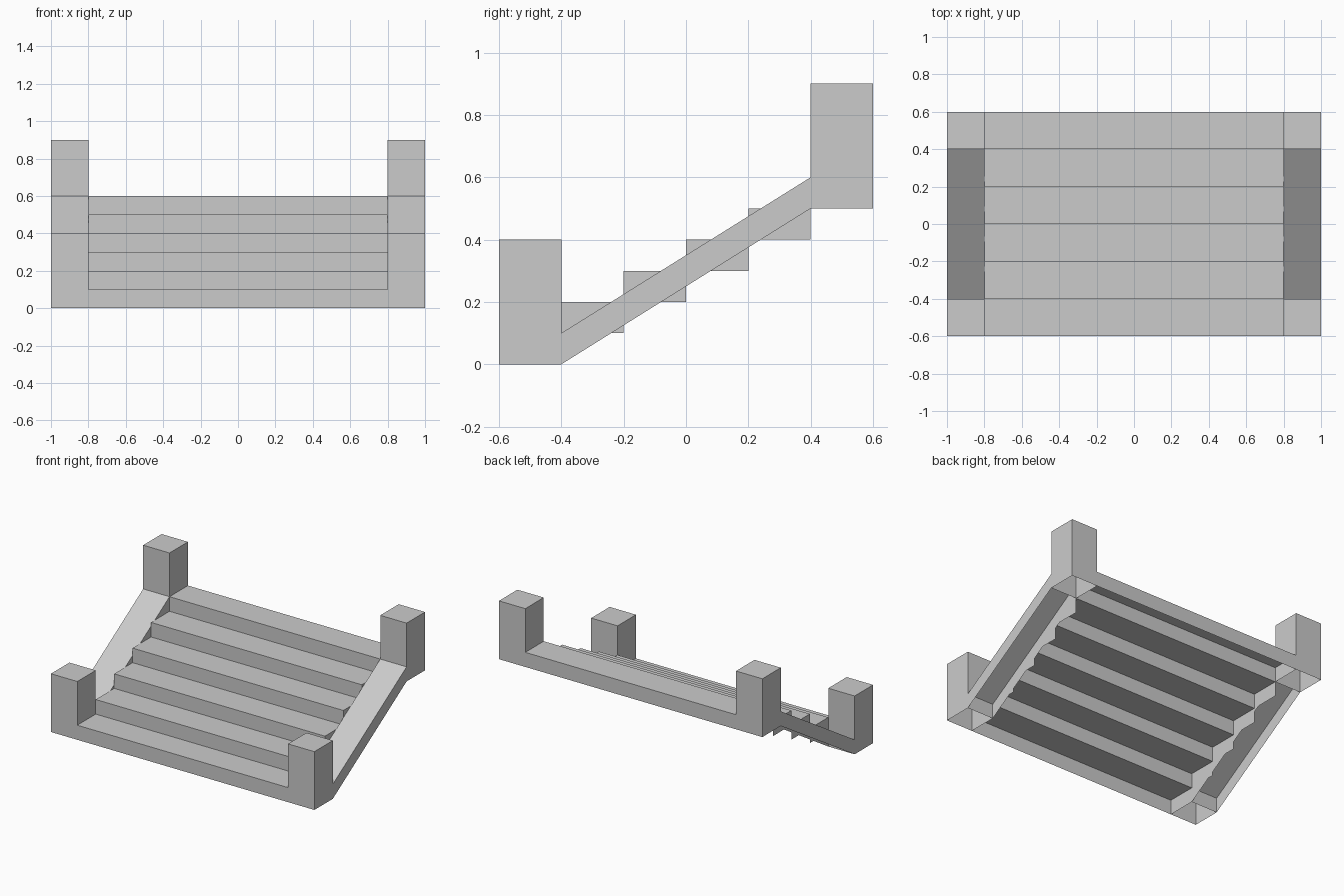
import bpy, bmesh

if "Cube" in bpy.data.objects:
    bpy.data.objects.remove(bpy.data.objects["Cube"])

STEPS, DEPTH, RISE = 6, 0.2, 0.1
HALF, INNER = 1.0, 0.8
Y0 = -0.6


def finish(name, quads):
    """Make an object from a few quads, welding shared corners."""
    bm = bmesh.new()
    for q in quads:
        bm.faces.new([bm.verts.new(p) for p in q])
    bmesh.ops.remove_doubles(bm, verts=bm.verts, dist=1e-5)
    bmesh.ops.recalc_face_normals(bm, faces=bm.faces)
    # open shells: make sure the upper faces point up
    bm.normal_update()
    if sum(f.normal.z for f in bm.faces) < 0:
        bmesh.ops.reverse_faces(bm, faces=bm.faces)
    me = bpy.data.meshes.new(name)
    bm.to_mesh(me)
    bm.free()
    ob = bpy.data.objects.new(name, me)
    bpy.context.collection.objects.link(ob)
    return ob


def side_panel(x, y0, y1, a0, b0, a1, b1):
    """Upright quad at x; bottom/top heights a0,b0 at y0 and a1,b1 at y1."""
    return [(x, y0, a0), (x, y1, a1), (x, y1, b1), (x, y0, b0)]


def cross_panel(x0, x1, ya, za, yb, zb):
    """Quad spanning x0..x1 between two points of a side profile."""
    return [(x0, ya, za), (x1, ya, za), (x1, yb, zb), (x0, yb, zb)]


# Stair shell: risers, treads and end panels, open underneath
quads = []
for i in range(STEPS):
    y, z = Y0 + i * DEPTH, i * RISE
    y1, z1 = y + DEPTH, z + RISE
    quads.append(cross_panel(-INNER, INNER, y, z, y, z1))
    quads.append(cross_panel(-INNER, INNER, y, z1, y1, z1))
    for x in (-INNER, INNER):
        quads.append(side_panel(x, y, y1, z, z1, z, z1))
quads.append(cross_panel(-INNER, INNER, 0.6, 0.5, 0.6, 0.6))
finish("steps", quads)


def post(name, x0, x1, y0, y1, z0, z1):
    """Square post, hollow and open at the bottom."""
    finish(name, [
        side_panel(x0, y0, y1, z0, z1, z0, z1),
        side_panel(x1, y0, y1, z0, z1, z0, z1),
        cross_panel(x0, x1, y0, z0, y0, z1),
        cross_panel(x0, x1, y1, z0, y1, z1),
        cross_panel(x0, x1, y0, z1, y1, z1)])


# Corner posts and sloping side rails, mirrored left and right
for side, s in (("left", -1), ("right", 1)):
    x0, x1 = sorted((s * INNER, s * HALF))
    post("front_post_" + side, x0, x1, -0.6, -0.4, 0.0, 0.4)
    post("back_post_" + side, x0, x1, 0.4, 0.6, 0.5, 0.9)
    finish("rail_" + side, [
        side_panel(x0, -0.4, 0.4, 0.0, 0.1, 0.5, 0.6),
        side_panel(x1, -0.4, 0.4, 0.0, 0.1, 0.5, 0.6),
        cross_panel(x0, x1, -0.4, 0.1, 0.4, 0.6)])
